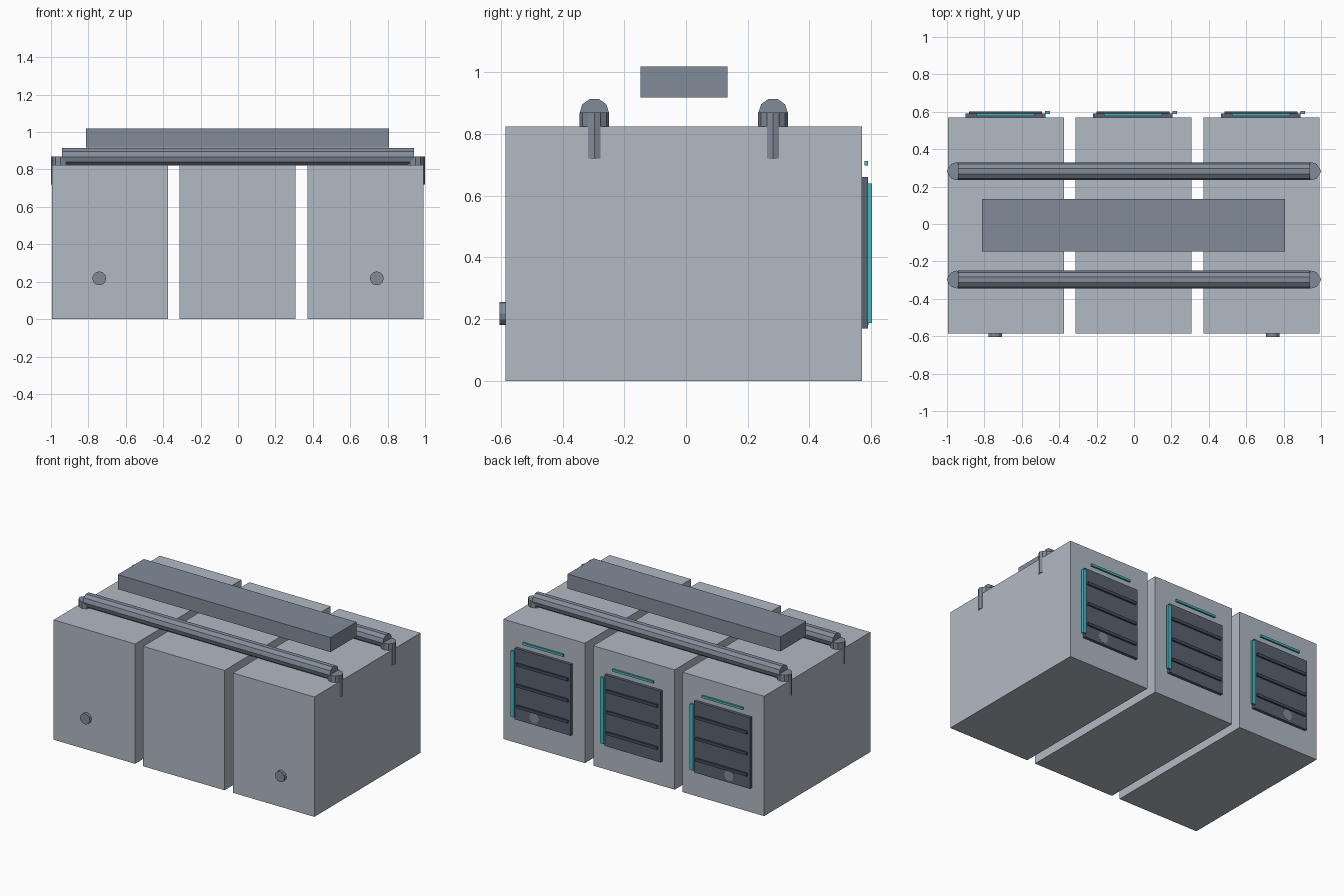
import bpy
import math
from mathutils import Matrix

cube = bpy.data.objects.get("Cube")
if cube:
    bpy.data.objects.remove(cube, do_unlink=True)


def make_material(name, rgb):
    mat = bpy.data.materials.new(name)
    mat.use_nodes = True
    color = (*rgb, 1)
    mat.diffuse_color = color
    mat.node_tree.nodes["Principled BSDF"].inputs["Base Color"].default_value = color
    return mat


light_grey = make_material("light grey", (0.44, 0.49, 0.55))
mid_grey = make_material("mid grey", (0.22, 0.26, 0.32))
dark_grey = make_material("dark slate", (0.10, 0.125, 0.165))
slat_grey = make_material("slat slate", (0.06, 0.075, 0.10))
teal = make_material("teal", (0.06, 0.48, 0.55))


def box(name, x, y, z, mat):
    """Box from (min, max) pairs on each axis."""
    bpy.ops.mesh.primitive_cube_add(size=1)
    obj = bpy.context.object
    spans = (x, y, z)
    size = Matrix.Diagonal([hi - lo for lo, hi in spans] + [1])
    obj.data.transform(size)
    obj.location = [(lo + hi) / 2 for lo, hi in spans]
    obj.name = name
    obj.data.materials.append(mat)
    return obj


def rod(name, axis, center, radius, length, mat, sides=10, turn=0):
    """Flat-sided cylinder lying along one axis, turned about that axis."""
    bpy.ops.mesh.primitive_cylinder_add(vertices=sides, radius=radius, depth=length)
    obj = bpy.context.object
    aim = {"x": Matrix.Rotation(math.pi / 2, 4, "Y"),
           "y": Matrix.Rotation(math.pi / 2, 4, "X"),
           "z": Matrix.Identity(4)}[axis]
    obj.data.transform(aim @ Matrix.Rotation(turn, 4, "Z"))
    obj.location = center
    obj.name = name
    obj.data.materials.append(mat)
    return obj


# Three cabinets, each with a louvred back panel and light strips
for label, cx in (("right", -0.684), ("middle", -0.003), ("left", 0.681)):
    box(label + "_cabinet", (cx - 0.31, cx + 0.31), (-0.585, 0.57), (0, 0.825), light_grey)
    px = cx - 0.003
    box(label + "_back_panel", (px - 0.213, px + 0.213), (0.565, 0.59), (0.17, 0.66), dark_grey)
    for i in range(3):
        z = 0.265 + i * 0.145
        box(f"{label}_slat_{i + 1}", (px - 0.195, px + 0.195), (0.585, 0.602),
            (z - 0.01, z + 0.01), slat_grey)
    box(label + "_side_light", (px + 0.211, px + 0.237), (0.588, 0.603), (0.187, 0.64), teal)
    box(label + "_top_light", (px - 0.155, px + 0.155), (0.578, 0.59), (0.698, 0.713), teal)

# Pins running through the outer cabinets
for label, x in (("right", -0.742), ("left", 0.742)):
    rod(label + "_pin", "y", (x, -0.007, 0.218), 0.037, 1.196, mid_grey, sides=12)

# Rails across the top, with end posts and hanging legs
for label, y in (("front", -0.297), ("back", 0.282)):
    rod(label + "_rail", "x", (0, y, 0.868), 0.048, 1.88, mid_grey)
    for side, s in (("right", -1), ("left", 1)):
        rod(f"{label}_{side}_post", "z", (s * 0.948, y, 0.845), 0.048, 0.05, mid_grey)
        rod(f"{label}_{side}_leg", "z", (s * 0.972, y, 0.795), 0.028, 0.15, mid_grey, sides=8)

# Raised beam above the rails
box("top_beam", (-0.812, 0.808), (-0.148, 0.134), (0.918, 1.018), mid_grey)
